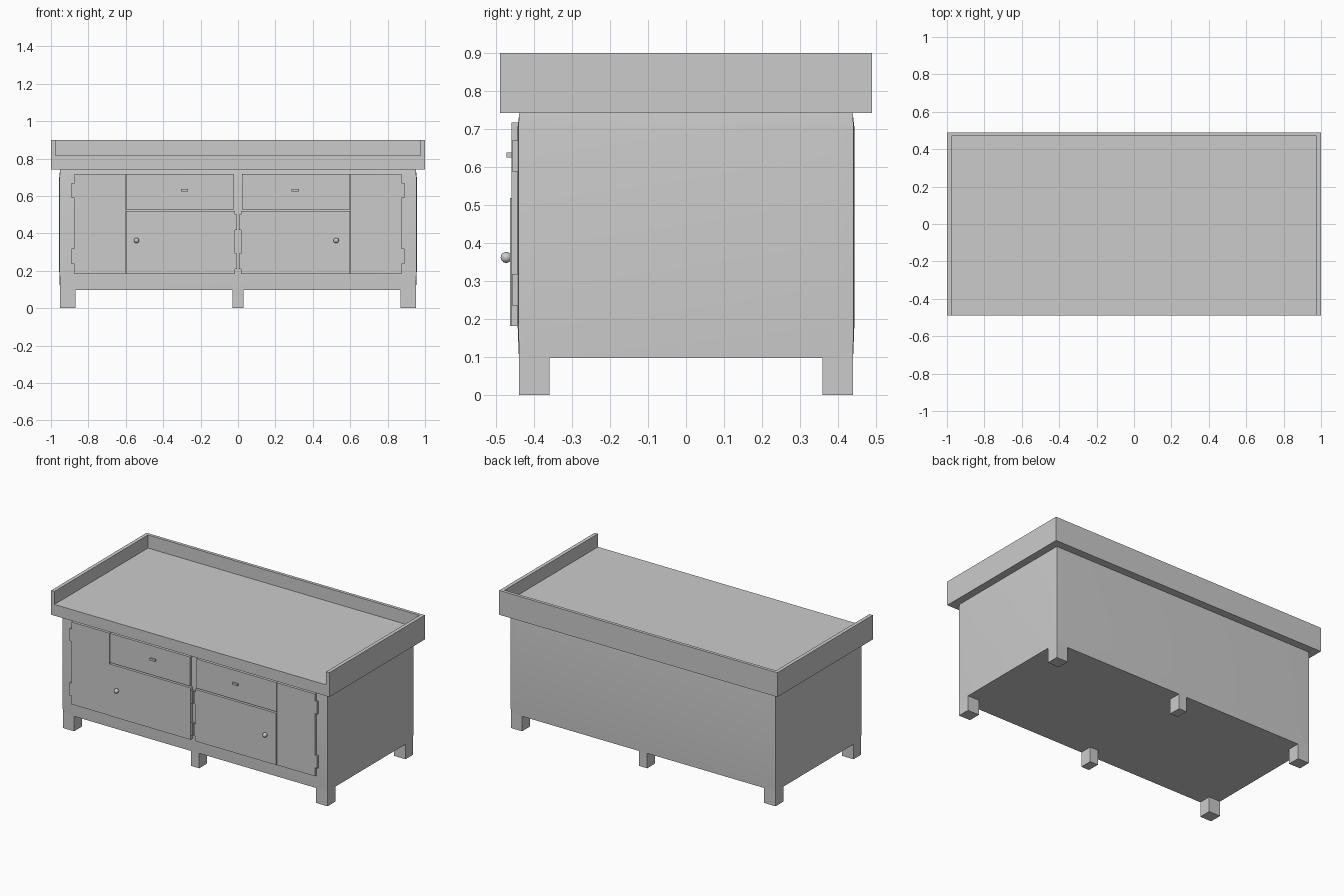
import bpy, bmesh, math
from mathutils import Matrix

if "Cube" in bpy.data.objects:
    bpy.data.objects.remove(bpy.data.objects["Cube"])


def make(name, bm):
    bmesh.ops.recalc_face_normals(bm, faces=bm.faces)
    me = bpy.data.meshes.new(name)
    bm.to_mesh(me)
    bm.free()
    ob = bpy.data.objects.new(name, me)
    bpy.context.collection.objects.link(ob)
    return ob


def box(name, x, y, z):
    bm = bmesh.new()
    bmesh.ops.create_cube(bm, size=1)
    for v in bm.verts:
        v.co = [a + (b - a) * (c + 0.5) for (a, b), c in zip((x, y, z), v.co)]
    return make(name, bm)


def smooth(ob, angle=30):
    bpy.ops.object.select_all(action='DESELECT')
    ob.select_set(True)
    bpy.context.view_layer.objects.active = ob
    bpy.ops.object.shade_smooth_by_angle(angle=math.radians(angle))


# Worktop: solid slab with a tray cut out, open at the front
top = box("worktop", (-1, 1), (-0.49, 0.49), (0.742, 0.9))
cutter = box("tray_cutter", (-0.976, 0.976), (-0.6, 0.47), (0.815, 1.0))
cutter.hide_render = True
mod = top.modifiers.new("tray", 'BOOLEAN')
mod.operation, mod.solver, mod.object = 'DIFFERENCE', 'EXACT', cutter
bpy.context.view_layer.objects.active = top
bpy.ops.object.modifier_apply(modifier="tray")
bpy.data.objects.remove(cutter)

# Cabinet body: stacked rings, slightly bulged between base and top
bm = bmesh.new()
rings = []
for z, bulge in ((0.097, 0.001), (0.2, 0.005), (0.7, 0.005), (0.742, 0.0)):
    ring = []
    for sx, sy in ((1, 1), (-1, 1), (-1, -1), (1, -1)):
        corner = (0.951 + bulge * 0.5, 0.439 + bulge * 0.5)
        side = (0.951 + bulge, 0.40)
        face = (0.90, 0.439 + bulge)
        order = (side, corner, face) if sx * sy > 0 else (face, corner, side)
        ring += [bm.verts.new((sx * px, sy * py, z)) for px, py in order]
    rings.append(ring)
for lo, hi in zip(rings, rings[1:]):
    for i in range(12):
        j = (i + 1) % 12
        bm.faces.new((lo[i], lo[j], hi[j], hi[i]))
bm.faces.new(rings[0][::-1])
bm.faces.new(rings[-1])
smooth(make("cabinet_body", bm))

# Six feet
for sy, row in ((-1, "front"), (1, "back")):
    y = sorted((sy * 0.36, sy * 0.44))
    for x, col in (((-0.952, -0.87), "left"), ((-0.029, 0.029), "middle"),
                   ((0.87, 0.952), "right")):
        box(f"{row}_{col}_foot", x, y, (0, 0.11))

# Front panels, drawers, doors and hardware, mirrored left and right
for s, side in ((-1, "left"), (1, "right")):
    def span(a, b):
        return sorted((s * a, s * b))

    box(f"{side}_outer_panel", span(0.602, 0.875), (-0.460, -0.43), (0.182, 0.717))
    box(f"{side}_drawer", span(0.022, 0.598), (-0.460, -0.43), (0.527, 0.717))
    box(f"{side}_door", span(0.017, 0.598), (-0.463, -0.43), (0.182, 0.519))
    box(f"{side}_drawer_pull", span(0.287, 0.325) if s > 0 else span(0.267, 0.305),
        (-0.472, -0.455), (0.625, 0.638))

    # Hinges on the outer panel and beside the centre post
    for n, z in enumerate(((0.236, 0.318), (0.588, 0.67))):
        box(f"{side}_outer_hinge_{n}", span(0.870, 0.890), (-0.458, -0.435), z)
    for n, z in enumerate(((0.21, 0.292), (0.418, 0.5))):
        box(f"{side}_inner_hinge_{n}", span(0.006, 0.02), (-0.458, -0.435), z)

    # Round door knob, poles along y
    bm = bmesh.new()
    bmesh.ops.create_uvsphere(
        bm, u_segments=16, v_segments=10, radius=0.0145,
        matrix=Matrix.Translation((0.525 if s > 0 else -0.543, -0.4735, 0.362))
        @ Matrix.Rotation(math.pi / 2, 4, 'X'))
    smooth(make(f"{side}_door_knob", bm), 45)
